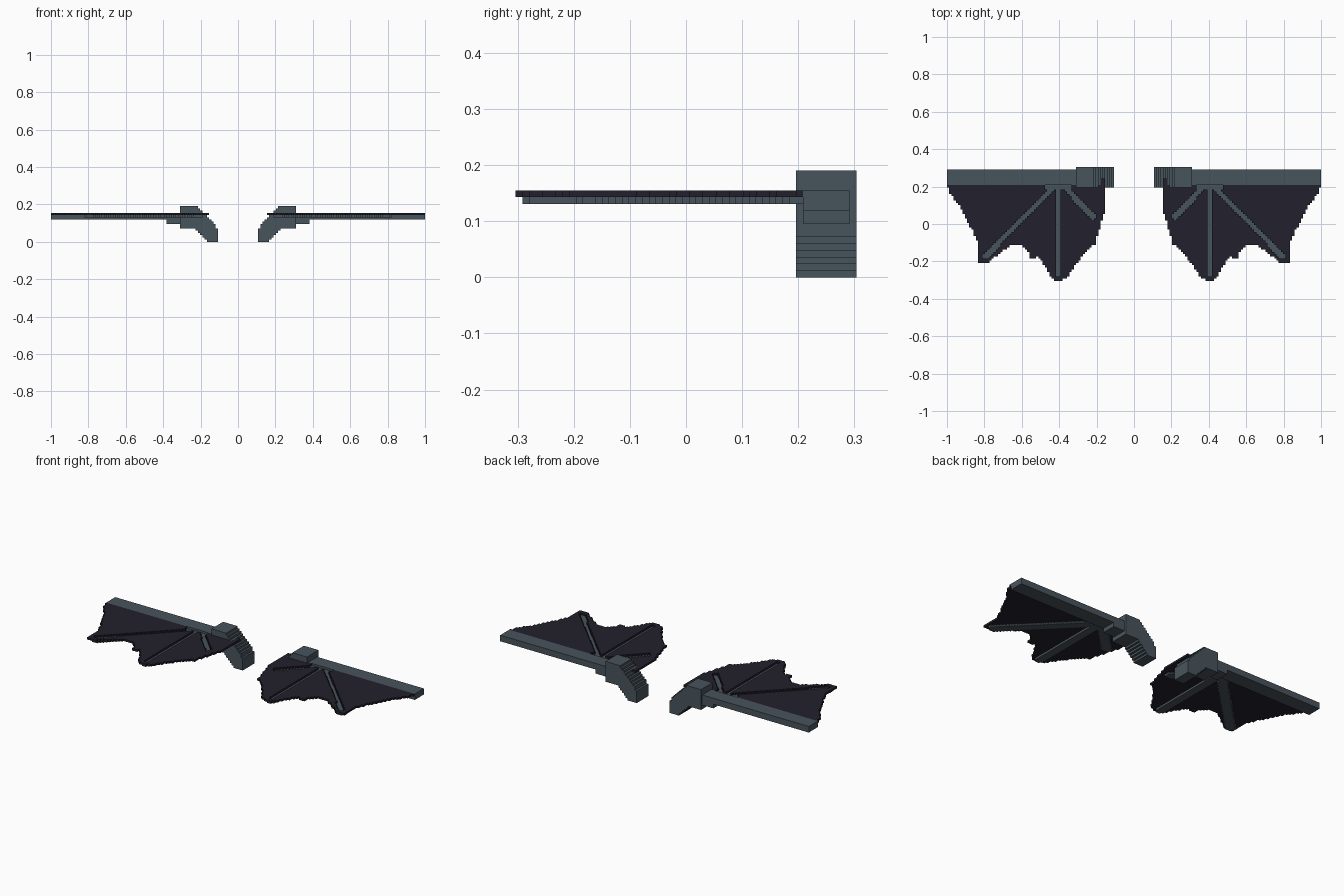
import bpy, bmesh
from mathutils import Vector
from mathutils.geometry import intersect_point_line

if "Cube" in bpy.data.objects:
    bpy.data.objects.remove(bpy.data.objects["Cube"])

V = 1 / 84  # size of one voxel step


def material(name, col):
    m = bpy.data.materials.new(name)
    m.diffuse_color = (*col, 1)
    m.use_nodes = True
    m.node_tree.nodes["Principled BSDF"].inputs["Base Color"].default_value = m.diffuse_color
    return m


BONE = material("slate grey", (0.064, 0.088, 0.107))
SKIN = material("dark membrane", (0.016, 0.0147, 0.025))


def finish(name, bm, mat):
    """Make the object and mirror it to the other wing."""
    bmesh.ops.recalc_face_normals(bm, faces=bm.faces)
    me = bpy.data.meshes.new(name)
    bm.to_mesh(me)
    bm.free()
    me.materials.append(mat)
    ob = bpy.data.objects.new(name, me)
    bpy.context.collection.objects.link(ob)
    ob.modifiers.new("other_side", 'MIRROR').use_mirror_merge = False


def voxels(name, cells, origin, size, mat):
    """Build only the outer faces of a set of grid cells."""
    bm = bmesh.new()
    verts = {}

    def vert(p):
        if p not in verts:
            verts[p] = bm.verts.new([o + s * c for o, s, c in zip(origin, size, p)])
        return verts[p]

    for c in cells:
        for ax in range(3):
            a, b = (ax + 1) % 3, (ax + 2) % 3
            for side in (0, 1):
                n = list(c)
                n[ax] += 1 if side else -1
                if tuple(n) in cells:
                    continue
                quad = []
                for da, db in ((0, 0), (1, 0), (1, 1), (0, 1)):
                    p = list(c)
                    p[ax] += side
                    p[a] += da
                    p[b] += db
                    quad.append(vert(tuple(p)))
                bm.faces.new(quad if side else quad[::-1])
    finish(name, bm, mat)


def box(name, x, y, z, mat):
    voxels(name, {(0, 0, 0)}, (x[0], y[0], z[0]),
           (x[1] - x[0], y[1] - y[0], z[1] - z[0]), mat)


def inside(x, y, poly):
    hit = False
    for (x1, y1), (x2, y2) in zip(poly, poly[1:] + poly[:1]):
        if (y1 > y) != (y2 > y) and x < (x2 - x1) * (y - y1) / (y2 - y1) + x1:
            hit = not hit
    return hit


def near(x, y, lines, r):
    p = Vector((x, y, 0))
    for a, b in lines:
        a, b = Vector((*a, 0)), Vector((*b, 0))
        q, t = intersect_point_line(p, a, b)
        q = a + (b - a) * min(1, max(0, t))
        if (p - q).length < r:
            return True
    return False


# outline of the wing skin seen from above
outline = [(0.152, 0.208), (0.152, 0.245), (0.18, 0.245), (0.18, 0.208), (1.0, 0.208),
           (0.98, 0.16), (0.93, 0.09), (0.89, 0.01), (0.86, -0.04), (0.835, -0.10),
           (0.832, -0.205), (0.78, -0.205), (0.71, -0.15), (0.66, -0.117), (0.60, -0.117),
           (0.565, -0.15), (0.55, -0.19), (0.515, -0.175), (0.48, -0.22), (0.45, -0.27),
           (0.425, -0.305), (0.385, -0.305), (0.355, -0.28), (0.32, -0.23), (0.275, -0.17),
           (0.24, -0.13), (0.20, -0.105), (0.198, -0.065), (0.17, 0.02), (0.152, 0.09)]
# centre lines of the finger bones
fingers = [((0.405, 0.20), (0.405, -0.265)),
           ((0.425, 0.20), (0.793, -0.172)),
           ((0.375, 0.20), (0.215, 0.037)),
           ((0.345, 0.197), (0.465, 0.197))]

# wing skin with open slots above the bones, and bones one layer lower
skin, bones = set(), set()
for i in range(12, 84):
    for j in range(-25, 21):
        x, y = (i + 0.5) * V, j * V
        if inside(x, y, outline):
            if not near(x, y, fingers, 0.0145):
                skin.add((i, j, 12))
            if y < 0.208 and near(x, y, fingers, 0.025):
                bones.add((i, j, 11))
org = (0, -0.5 * V, 0)
voxels("wing_skin", skin, org, (V, V, V), SKIN)
voxels("finger_bones", bones, org, (V, V, V), BONE)

# leading spar and the small bracket under it
Y = (17.5 * V, 24.5 * V)
box("leading_spar", (25 * V, 1.0), Y, (10 * V, 13 * V), BONE)
box("spar_bracket", (25 * V, 32 * V), Y, (8 * V, 10 * V), BONE)

# stepped shoulder joint
profile = [(0.107, 0), (0.166, 0), (0.20, 0.045), (0.24, 0.072), (0.31, 0.072),
           (0.31, 0.192), (0.225, 0.192), (0.17, 0.138), (0.107, 0.07)]
shoulder = {(i, 0, k) for i in range(8, 27) for k in range(17)
            if inside((i + 0.5) * V, (k + 0.5) * V, profile)}
voxels("shoulder_joint", shoulder, (0, 16.5 * V, 0), (V, 9 * V, V), BONE)
